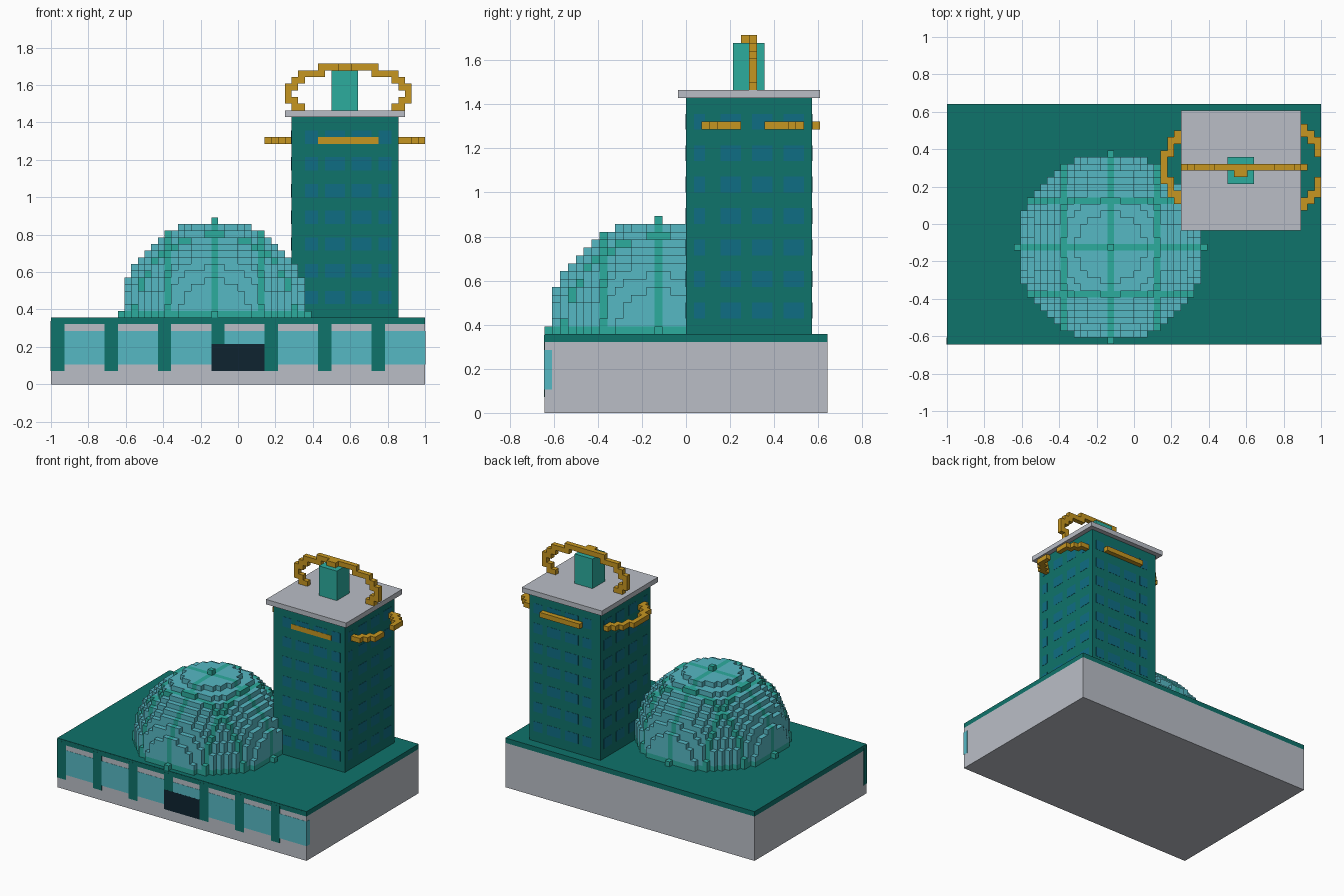
import bpy, bmesh, math
from mathutils import Vector

cube = bpy.data.objects.get("Cube")
if cube:
    bpy.data.objects.remove(cube, do_unlink=True)

V = 1 / 28      # size of one block
E = 0.04        # how far thin plates stand proud, in blocks


def lin(c):
    c /= 255
    return c / 12.92 if c <= 0.04045 else ((c + 0.055) / 1.055) ** 2.4


def material(name, *rgb):
    m = bpy.data.materials.new(name)
    m.use_nodes = True
    col = [lin(c) for c in rgb] + [1]
    m.diffuse_color = col
    m.node_tree.nodes["Principled BSDF"].inputs["Base Color"].default_value = col
    return m


STONE = material("pale grey stone", 186, 190, 198)
TEAL = material("dark teal", 15, 115, 107)
RIB = material("bright teal", 44, 172, 158)
GLASS = material("aqua glass", 86, 184, 196)
BLUE = material("blue window", 15, 109, 132)
GOLD = material("gold", 198, 150, 33)
DOOR = material("near black door", 14, 36, 48)


def finish(name, bm, mats):
    me = bpy.data.meshes.new(name)
    bm.to_mesh(me)
    bm.free()
    for m in mats:
        me.materials.append(m)
    ob = bpy.data.objects.new(name, me)
    bpy.context.collection.objects.link(ob)
    return ob


def boxes(name, mat, spans):
    """Boxes given as (x0, x1), (y0, y1), (z0, z1) in blocks."""
    bm = bmesh.new()
    for span in spans:
        verts = bmesh.ops.create_cube(bm, size=1)["verts"]
        for v in verts:
            v.co = Vector([(a + b) / 2 + c * (b - a) for (a, b), c in zip(span, v.co)]) * V
    return finish(name, bm, [mat])


def blocks(name, cells, mats, rule=lambda c: 0):
    """Outer skin of a set of unit blocks, coloured block by block."""
    bm = bmesh.new()
    cache = {}

    def vert(p):
        if p not in cache:
            cache[p] = bm.verts.new(Vector(p) * V)
        return cache[p]

    for c in cells:
        for axis in range(3):
            for side in (0, 1):
                near = list(c)
                near[axis] += 2 * side - 1
                if tuple(near) in cells:
                    continue
                ring = []
                for a, b in ((0, 0), (1, 0), (1, 1), (0, 1)):
                    p = list(c)
                    p[axis] += side
                    p[(axis + 1) % 3] += a
                    p[(axis + 2) % 3] += b
                    ring.append(vert(tuple(p)))
                face = bm.faces.new(ring if side else ring[::-1])
                face.material_index = rule(c)
    return finish(name, bm, mats)


# Podium
boxes("podium", STONE, [((-28, 28), (-18, 18), (0, 9))])
boxes("podium_roof", TEAL, [((-28, 28), (-18, 18), (9, 10))])

# Shop front: piers, glazing and door, one block deep
front = (-18 - E, -17)
piers = range(-28, 28, 8)
boxes("front_piers", TEAL,
      [((x - (E if x == -28 else 0), x + 2), front, (6 if x == -4 else 2, 9.5)) for x in piers])
boxes("front_fascia", TEAL, [((-28, 28), (-18 - E / 2, -17), (9, 9.9))])
boxes("front_glazing", GLASS,
      [((x + 2, x + 8 if x < 20 else 28 + E), front, (6 if x == -4 else 3, 8)) for x in piers])
boxes("front_door", DOOR, [((-4, 4), (-18 - 1.5 * E, -17), (2, 6))])

# Stepped glass dome with a grid of ribs
R, CX, CY, CZ = 14, -4, -4, 10
span = range(-R, R + 1)
dome = {(CX + i, CY + j, CZ + k) for i in span for j in span for k in range(R + 1)
        if i * i + j * j + k * k <= R * R}


def is_rib(c):
    return int((c[0] - CX) % 7 == 0 or (c[1] - CY) % 7 == 0 or c[2] == CZ)


blocks("dome", dome, [GLASS, RIB], is_rib)

# Tower, roof slab and rooftop box
boxes("tower", TEAL, [((8, 24), (0, 16), (10, 40))])
boxes("tower_roof_slab", STONE, [((7, 25), (-1, 17), (40, 41))])
boxes("rooftop_box", RIB, [((14, 18), (6, 10), (41, 47))])

# Window plates on all four tower faces
rows = [(z, z + 2) for z in range(12, 40, 4)]
x_bays = [(10, 12), (13, 16), (17, 20), (21, 23)]
y_bays = [(1, 2.4), (4.4, 7), (8.4, 11), (12.4, 15)]
boxes("front_windows", BLUE, [(b, (-E, 0.1), r) for b in x_bays for r in rows])
boxes("back_windows", BLUE, [(b, (15.9, 16 + E), r) for b in x_bays for r in rows])
boxes("left_windows", BLUE, [((23.9, 24 + E), b, r) for b in y_bays for r in rows])
boxes("right_windows", BLUE, [((8 - E, 8.1), b, r) for b in y_bays for r in rows])


# Gold rings
def ellipse(cu, cv, ru, rv, steps=2000):
    for n in range(steps):
        t = math.tau * n / steps
        yield cu + round(ru * math.cos(t)), cv + round(rv * math.sin(t))


level = {(i, j, 36) for i, j in ellipse(16, 8, 12, 8)
         if i < 28 and not (8 <= i < 24 and 0 <= j < 16)}
blocks("level_ring", level, [GOLD])
boxes("level_ring_front", GOLD, [((12, 21), (-2 * E, 0.5), (36, 37))])

upright = {(i, 8, k) for i, k in ellipse(16, 43, 9, 4) if k >= 41}
upright |= {(15, 7, 47), (16, 7, 47)}
blocks("upright_ring", upright, [GOLD])
